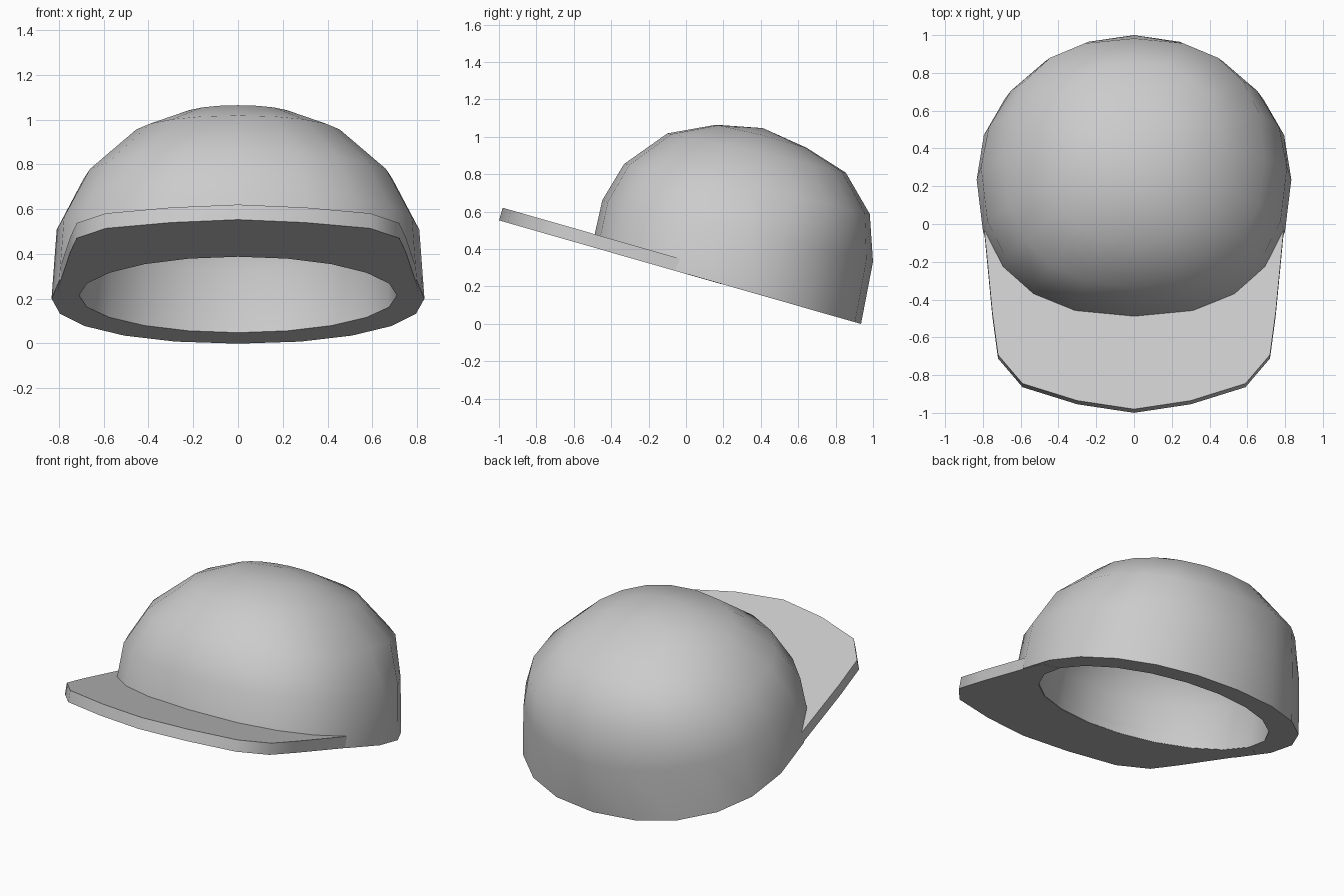
import bpy, bmesh, math

SEGMENTS = 20
TILT = math.radians(-16)
CENTRE = (0, 0.235, 0.2)
THICK = 0.07

old = bpy.data.objects.get("Cube")
if old:
    bpy.data.objects.remove(old, do_unlink=True)

grey = bpy.data.materials.new("grey_cloth")
grey.use_nodes = True
grey.diffuse_color = (0.6, 0.6, 0.6, 1)
grey.node_tree.nodes["Principled BSDF"].inputs["Base Color"].default_value = (0.6, 0.6, 0.6, 1)


def ring(back, front, mid, z_back, z_front, z_mid, half_width, e_back=1, e_front=1):
    """Oval with its own length, height and squareness behind and ahead of its widest line."""
    points = []
    for i in range(SEGMENTS):
        a = 2 * math.pi * i / SEGMENTS
        c, s = math.cos(a), math.sin(a)
        end, z_end, e = (back, z_back, e_back) if c > 0 else (front, z_front, e_front)
        t = abs(c) ** e
        points.append((half_width * math.copysign(abs(s) ** e, s),
                       mid + t * (end - mid), z_mid + t * (z_end - z_mid)))
    return points


def finish(name, bm):
    bmesh.ops.recalc_face_normals(bm, faces=bm.faces)
    mesh = bpy.data.meshes.new(name)
    bm.to_mesh(mesh)
    bm.free()
    obj = bpy.data.objects.new(name, mesh)
    bpy.context.collection.objects.link(obj)
    mesh.materials.append(grey)
    obj.location = CENTRE
    obj.rotation_euler.x = TILT
    bpy.ops.object.select_all(action='DESELECT')
    bpy.context.view_layer.objects.active = obj
    obj.select_set(True)
    bpy.ops.object.shade_smooth_by_angle(angle=math.radians(42))


# Crown sections: back, front, widest line, their heights, half width, squareness
sections = [
    (0.729, -0.768, 0, 0, 0, 0, 0.833, 0.93, 0.83),
    (0.699, -0.783, -0.02, 0.337, 0.254, 0.315, 0.81, 1.03, 0.83),
    (0.612, -0.725, -0.04, 0.578, 0.472, 0.545, 0.69, 0.83, 0.84),
    (0.428, -0.547, -0.06, 0.755, 0.694, 0.735, 0.475, 0.9, 0.9),
    (0.191, -0.31, -0.06, 0.825, 0.81, 0.825, 0.265, 0.95, 0.95),
]
APEX = (0, -0.064, 0.862)
INNER_RIM = (0.551, -0.68, -0.05, 0, 0, 0, 0.71)
PIVOT, SHRINK = -0.2, 0.855


def lining(y):
    """Y position on the lining, which is thicker at the back than the front."""
    return PIVOT + (y - PIVOT) * SHRINK


outer = [ring(*s) for s in sections]
inner = [ring(*INNER_RIM)] + [
    ring(*[lining(y) for y in s[:3]], *[v * SHRINK for v in s[3:7]]) for s in sections[1:]]

# Crown: one closed shell from inner apex, round the rim, to outer apex
bm = bmesh.new()
loops = [[bm.verts.new(p) for p in r] for r in inner[::-1] + outer]
for low, high in zip(loops, loops[1:]):
    for i in range(SEGMENTS):
        j = (i + 1) % SEGMENTS
        bm.faces.new((low[i], low[j], high[j], high[i]))
inner_apex = (0, lining(APEX[1]), APEX[2] * SHRINK)
for loop, point in ((loops[0], inner_apex), (loops[-1], APEX)):
    tip = bm.verts.new(point)
    for i in range(SEGMENTS):
        bm.faces.new((loop[i], loop[(i + 1) % SEGMENTS], tip))
finish("crown", bm)

# Brim: flat plate whose back edge follows the opening inside the crown wall
half = [(0.805, -0.1), (0.797, -0.244), (0.75, -0.754), (0.72, -0.985),
        (0.59, -1.143), (0.30, -1.237)]
outline = half + [(0, -1.284)] + [(-x, y) for x, y in half[::-1]]
quarter = SEGMENTS // 4
back_edge = [(x * 1.005, y * 1.005) for x, y, z in inner[0][quarter:3 * quarter + 1][::-1]]

bm = bmesh.new()
base = bm.faces.new([bm.verts.new((x, y, -0.001)) for x, y in outline + back_edge])
top = bmesh.ops.extrude_face_region(bm, geom=[base])
bmesh.ops.translate(bm, vec=(0, 0, THICK),
                    verts=[v for v in top["geom"] if isinstance(v, bmesh.types.BMVert)])
finish("brim", bm)
